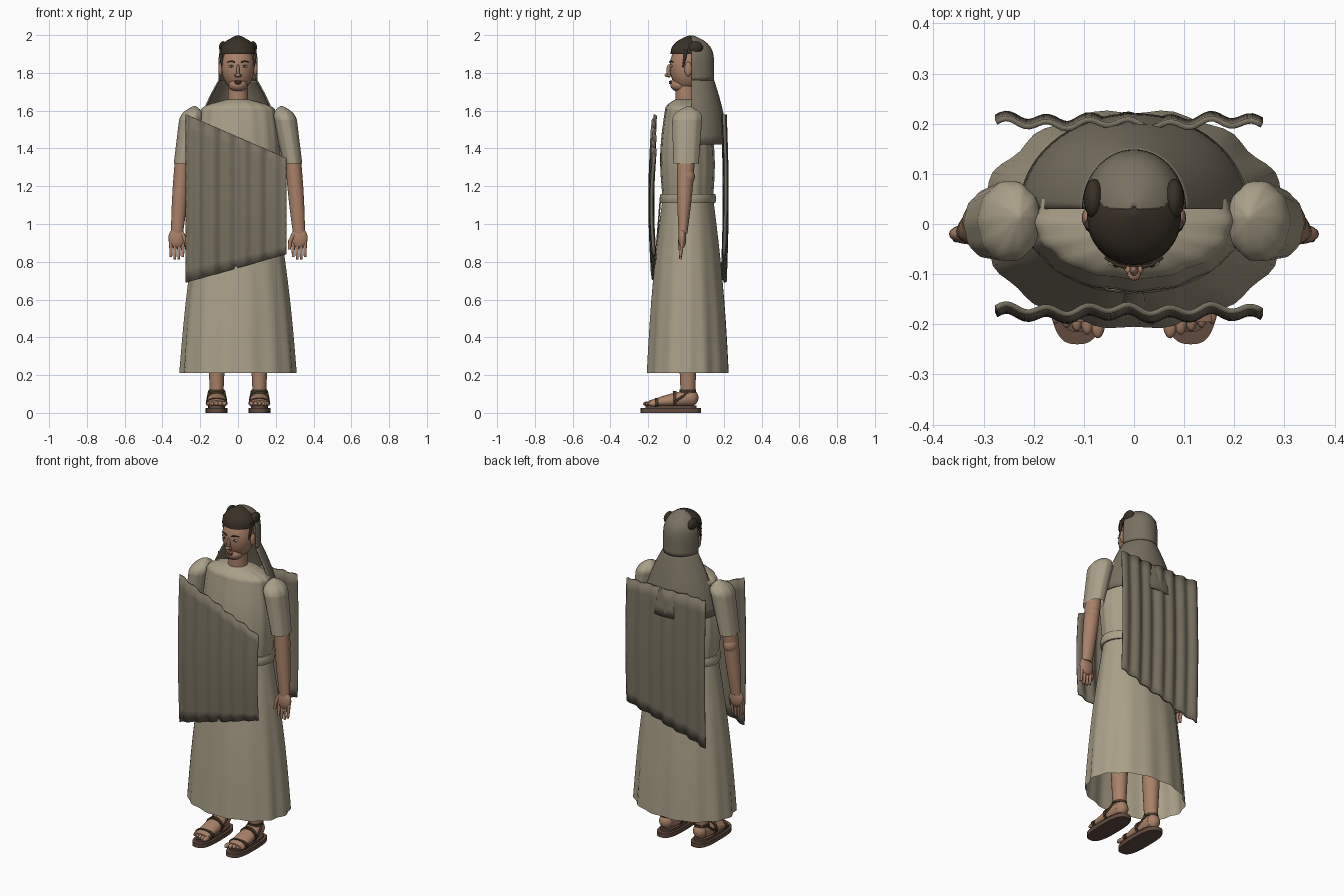
import bpy, bmesh
from math import sin, cos, pi, copysign
from mathutils import Vector

cube = bpy.data.objects.get("Cube")
if cube:
    bpy.data.objects.remove(cube, do_unlink=True)


def material(name, *rgb):
    mat = bpy.data.materials.new(name)
    mat.use_nodes = True
    mat.diffuse_color = (*rgb, 1)
    shader = mat.node_tree.nodes["Principled BSDF"]
    shader.inputs["Base Color"].default_value = (*rgb, 1)
    return mat


linen = material("beige linen", .4, .35, .25)
wool = material("grey brown wool", .19, .165, .12)
skin = material("skin", .4, .22, .14)
dark_hair = material("dark hair", .04, .03, .02)
dark_leather = material("dark leather", .06, .04, .02)
brown_leather = material("brown leather", .12, .07, .05)
lip_red = material("lip", .24, .09, .07)
eye_white = material("eye white", .5, .46, .4)


def mix(pair, t):
    first, last = pair
    return first + (last - first) * t


def finish(name, bm, mat, thickness=0):
    bmesh.ops.recalc_face_normals(bm, faces=bm.faces)
    mesh = bpy.data.meshes.new(name)
    bm.to_mesh(mesh)
    bm.free()
    mesh.materials.append(mat)
    obj = bpy.data.objects.new(name, mesh)
    bpy.context.collection.objects.link(obj)
    if thickness:
        solid = obj.modifiers.new("thickness", 'SOLIDIFY')
        solid.thickness, solid.offset = thickness, 0
    bpy.ops.object.select_all(action='DESELECT')
    obj.select_set(True)
    bpy.context.view_layer.objects.active = obj
    bpy.ops.object.shade_smooth_by_angle(angle=pi / 4)


def tube(name, mat, start, end, width, depth, ease=1, bulge=0, sides=32, steps=10,
         pleats=0, pleat=(0, 0), power=1, lying=False, half=False, hollow=False, thickness=0):
    """Elliptic tube from start to end; width and depth are (first, last) radii."""
    bm = bmesh.new()
    start, end = Vector(start), Vector(end)
    sweep = pi if half else 2 * pi
    count = sides + 1 if half else sides
    rings = []
    for step in range(steps + 1):
        t = 1 - (1 - step / steps) ** 1.5
        centre = start.lerp(end, t)
        swell = bulge * sin(pi * t)
        wide, deep = (mix(radii, t ** ease) + swell for radii in (width, depth))
        ring = []
        for i in range(count):
            angle = sweep * i / sides
            fold = 1 + mix(pleat, t) * (cos(pleats * angle) + sin(pleats * angle / 2) / 2)
            c, s = cos(angle), sin(angle)
            across = wide * fold * copysign(abs(c) ** power, c)
            along = deep * fold * copysign(abs(s) ** power, s)
            offset = (across, 0, along) if lying else (across, along, 0)
            ring.append(bm.verts.new(centre + Vector(offset)))
        rings.append(ring)
    for low, high in zip(rings, rings[1:]):
        for i in range(sides):
            j = (i + 1) % count
            bm.faces.new((low[i], low[j], high[j], high[i]))
    if not hollow:
        bm.faces.new(rings[0])
        bm.faces.new(rings[-1])
    finish(name, bm, mat, thickness)


def ball(name, mat, centre, radii):
    bm = bmesh.new()
    bmesh.ops.create_uvsphere(bm, u_segments=20, v_segments=12, radius=1)
    bmesh.ops.scale(bm, vec=radii, verts=bm.verts)
    bmesh.ops.translate(bm, vec=centre, verts=bm.verts)
    finish(name, bm, mat)


def cord(name, mat, radius, *points, taper=.6):
    curve = bpy.data.curves.new(name, 'CURVE')
    curve.dimensions = '3D'
    curve.bevel_depth = radius
    curve.use_fill_caps = True
    spline = curve.splines.new('POLY')
    spline.points.add(len(points) - 1)
    for k, (point, place) in enumerate(zip(spline.points, points)):
        point.co = (*place, 1)
        point.radius = mix((1, taper), k / (len(points) - 1))
    curve.materials.append(mat)
    bpy.context.collection.objects.link(bpy.data.objects.new(name, curve))


def hanging_cloth(name, y, bow, top, bottom):
    """Rippled sheet; top and bottom are heights at its right and left edges."""
    bm = bmesh.new()
    columns, rows = 56, 12
    bmesh.ops.create_grid(bm, x_segments=columns, y_segments=rows, size=.5)
    for vert in bm.verts:
        u, v = vert.co.x + .5, vert.co.y + .5
        ripple = (sin(13 * pi * u) + sin(5 * pi * u + 1) / 2) * .007
        height = mix((mix(bottom, u), mix(top, u)), v)
        vert.co = (mix((-.275, .255), u), y + bow * sin(pi * v) + ripple, height)
    finish(name, bm, wool, thickness=.011)


# Robe: skirt, bodice, rounded shoulders, belt and its hanging end
tube("skirt", linen, (0, .01, .21), (0, .01, 1.13), width=(.305, .2), depth=(.217, .135),
     bulge=.012, sides=72, pleats=14, pleat=(.02, 0), hollow=True)
tube("bodice", linen, (0, .01, 1.12), (0, .005, 1.6), width=(.2, .195), depth=(.13, .115),
     bulge=.02, sides=64, pleats=16, pleat=(.01, .015), hollow=True)
tube("shoulders", linen, (0, .005, 1.6), (0, 0, 1.66), width=(.195, .055), depth=(.115, .054),
     ease=2, sides=64, pleats=16, pleat=(.015, .015))
tube("belt", linen, (0, .01, 1.11), (0, .01, 1.16), width=(.213, .213), depth=(.145, .145),
     bulge=.004, sides=48)
tube("belt_end", linen, (0, -.166, .76), (0, -.135, 1.14), width=(.025, .018),
     depth=(.004, .004), sides=8)

# Wool cloths and veil
hanging_cloth("front_cloth", y=-.17, bow=-.014, top=(1.58, 1.35), bottom=(.69, .84))
hanging_cloth("back_cloth", y=.2, bow=.01, top=(1.58, 1.58), bottom=(.69, .84))
tube("veil", wool, (0, .03, 1.42), (0, .03, 1.76), width=(.225, .1), depth=(.187, .115),
     ease=1.6, half=True, hollow=True, thickness=.008)
tube("veil_hood", wool, (0, .03, 1.76), (0, .03, 1.995), width=(.1, .005), depth=(.115, .005),
     ease=6, steps=16, half=True, hollow=True, thickness=.008)

# Neck, head and hair
tube("neck", skin, (0, 0, 1.6), (0, 0, 1.76), width=(.056, .05), depth=(.055, .055))
ball("head", skin, (0, .003, 1.83), (.088, .09, .125))
ball("chin", skin, (0, -.033, 1.736), (.05, .05, .037))
ball("nose_bridge", skin, (0, -.09, 1.81), (.009, .014, .035))
ball("nose_tip", skin, (0, -.1, 1.788), (.013, .013, .01))
ball("upper_lip", lip_red, (0, -.08, 1.754), (.023, .01, .005))
ball("lower_lip", lip_red, (0, -.079, 1.745), (.019, .011, .006))
tube("hair", dark_hair, (0, .012, 1.9), (0, .02, 1.998), width=(.094, .004),
     depth=(.094, .004), ease=3)

for s, side in ((1, "left_"), (-1, "right_")):
    # Face details
    ball(side + "nostril", skin, (s * .011, -.09, 1.786), (.008, .01, .008))
    ball(side + "eye", eye_white, (s * .035, -.077, 1.835), (.016, .008, .007))
    ball(side + "pupil", dark_hair, (s * .035, -.082, 1.836), (.007, .005, .006))
    cord(side + "brow", dark_hair, .004, (s * .016, -.086, 1.857),
         (s * .036, -.081, 1.863), (s * .058, -.067, 1.857))
    ball(side + "ear", skin, (s * .092, .012, 1.82), (.012, .02, .038))
    ball(side + "hair_lock", dark_hair, (s * .08, .05, 1.935), (.02, .04, .033))
    cord(side + "sideburn", dark_hair, .011, (s * .088, 0, 1.925),
         (s * .09, -.006, 1.88), (s * .083, -.017, 1.83), taper=.4)

    # Sleeve with a gathered cap
    shoulder = (s * .25, .005, 1.55)
    tube(side + "sleeve", linen, (s * .29, 0, 1.32), shoulder, width=(.049, .061),
         depth=(.068, .08), sides=40, pleats=10, pleat=(.02, .02), hollow=True)
    tube(side + "sleeve_cap", linen, shoulder, (s * .23, .015, 1.625), width=(.061, .004),
         depth=(.08, .004), ease=2.5, sides=40, pleats=10, pleat=(.02, .02))

    # Arm and hand
    tube(side + "arm", skin, (s * .292, 0, 1.34), (s * .323, -.016, .95),
         width=(.042, .032), depth=(.047, .023), bulge=.004)
    ball(side + "elbow", skin, (s * .302, .003, 1.25), (.041, .044, .05))
    ball(side + "palm", skin, (s * .324, -.02, .925), (.045, .021, .055))
    for k in range(4):
        x = s * (.292 + .021 * k)
        tip = .812 + .006 * (k - 1.5) ** 2
        cord(f"{side}finger_{k}", skin, .011, (x, -.02, .92), (x, -.024, .87), (x, -.03, tip))
    cord(side + "thumb", skin, .013, (s * .298, -.022, .95), (s * .276, -.032, .91),
         (s * .272, -.036, .865))

    # Leg and foot
    x = s * .113
    tube(side + "leg", skin, (x, .01, .07), (x, .01, .7), width=(.034, .065), depth=(.037, .065))
    ball(side + "heel", skin, (x, .02, .08), (.042, .046, .046))
    tube(side + "foot", skin, (x, .03, .08), (x, -.195, .05), width=(.042, .046),
         depth=(.045, .015), bulge=.006, lying=True)
    for k in range(5):
        toe = (x + s * (.021 * k - .041), -.2 + .007 * k, .048)
        ball(f"{side}toe_{k}", skin, toe, (.014 - .001 * k, .028, .013))

    # Sandal
    for part, low, high, wide, long in (("sole", 0, .025, .058, .16),
                                        ("insole", .025, .038, .045, .135)):
        tube(side + part, brown_leather, (x, -.08, low), (x, -.08, high), width=(wide, wide),
             depth=(long, long), power=.7, sides=40, steps=1)
    for part, y, height, wide, tall in (("toe_strap", -.155, .052, .058, .028),
                                        ("instep_strap", -.06, .07, .052, .045)):
        tube(side + part, dark_leather, (x, y - .01, height), (x, y + .01, height),
             width=(wide, wide), depth=(tall, tall), lying=True, steps=1)
    tube(side + "ankle_strap", dark_leather, (x, .01, .108), (x, .01, .124),
         width=(.041, .041), depth=(.044, .044), steps=1)
    for edge, where in ((1, "outer"), (-1, "inner")):
        cord(f"{side}{where}_strap", dark_leather, .006, (x + edge * .04, .012, .115),
             (x + edge * .046, -.02, .085), (x + edge * .05, -.06, .06), taper=1)
